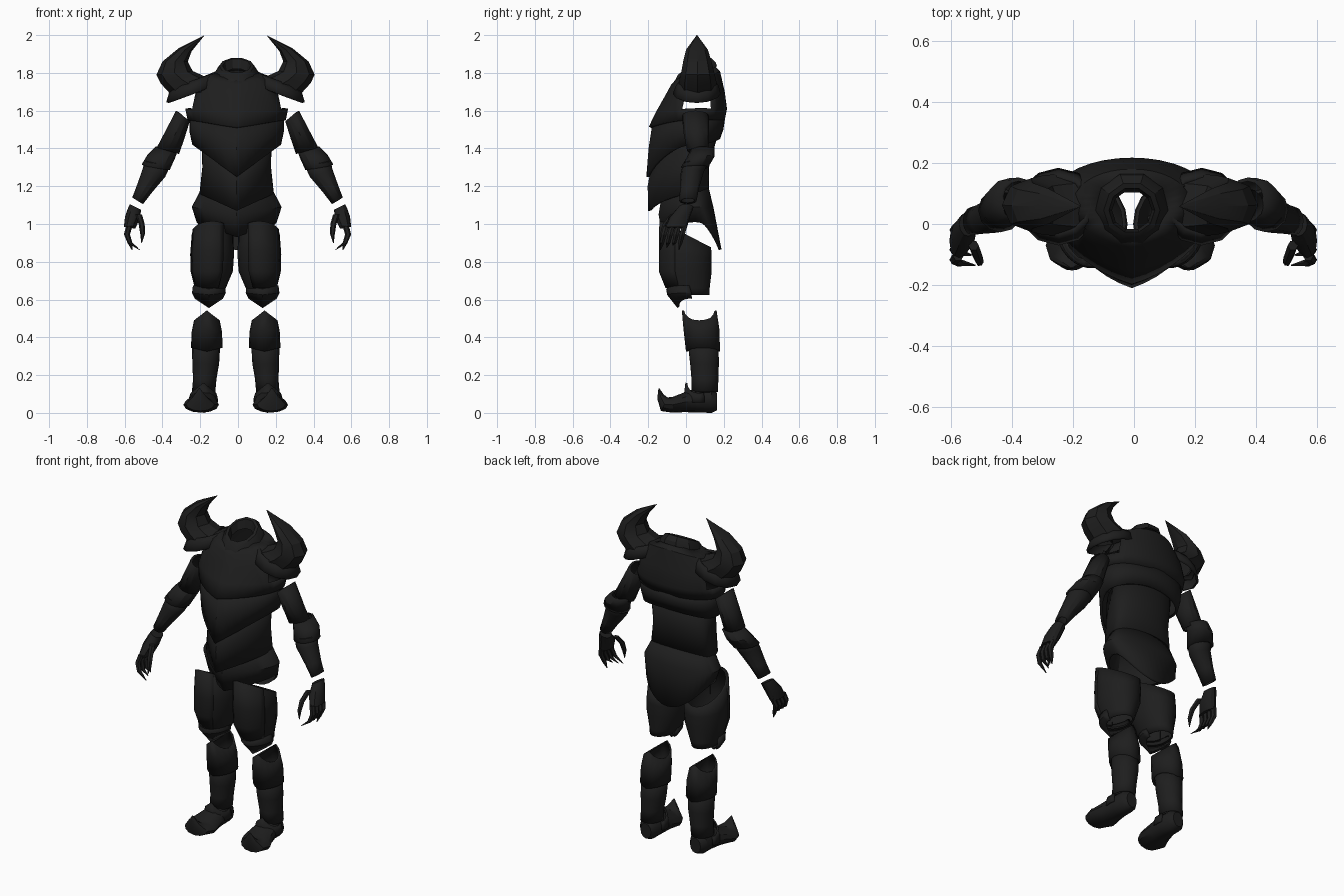
import bpy, bmesh, math
from mathutils import Vector

dark = bpy.data.materials.new("dark_steel")
dark.diffuse_color = (0.013, 0.013, 0.013, 1)


def ring(c, u, v, n=16, a0=0, a1=360, lift=0):
    """Ellipse (or arc) around c; lift raises it in a V along the v axis."""
    full = a1 - a0 == 360
    out = []
    for i in range(n if full else n + 1):
        a = math.radians(a0 + (a1 - a0) * i / n)
        p = Vector(c) + Vector(u) * math.cos(a) + Vector(v) * math.sin(a)
        p.z += lift * (1 - abs(math.cos(a)))
        out.append(p)
    return out


def span(p, q, y, h, n=12):
    """Ring whose outer and inner limits are the (x, z) points p and q."""
    c = ((p[0] + q[0]) / 2, y, (p[1] + q[1]) / 2)
    u = ((p[0] - q[0]) / 2, 0, (p[1] - q[1]) / 2)
    return ring(c, u, (0, h, 0), n)


def skin(name, rings, closed=True, caps=False, mirror=None, rim=0.0, hole=None, angle=30):
    """Skin rings into a plate; mirror gives a second copy across x = mirror."""
    sides = [("", 1)] if mirror is None else [("_right", 1), ("_left", -1)]
    for suffix, s in sides:
        bm = bmesh.new()
        vs = [[bm.verts.new((p.x if s == 1 else 2 * mirror - p.x, p.y, p.z)) for p in r] for r in rings]
        n = len(rings[0])
        for a, b in zip(vs, vs[1:]):
            for i in range(n if closed else n - 1):
                j = (i + 1) % n
                bm.faces.new((a[i], a[j], b[j], b[i]))
        if caps:
            bm.faces.new(vs[0])
            bm.faces.new(vs[-1])
        bmesh.ops.recalc_face_normals(bm, faces=bm.faces)
        if hole:
            gone = [f for f in bm.faces if hole(f.calc_center_median())]
            bmesh.ops.delete(bm, geom=gone, context='FACES')
        me = bpy.data.meshes.new(name + suffix)
        bm.to_mesh(me)
        bm.free()
        me.materials.append(dark)
        ob = bpy.data.objects.new(name + suffix, me)
        bpy.context.collection.objects.link(ob)
        if rim:
            m = ob.modifiers.new("rim", 'SOLIDIFY')
            m.thickness, m.offset, m.use_rim_only = rim, -1, True
        bpy.ops.object.select_all(action='DESELECT')
        ob.select_set(True)
        bpy.context.view_layer.objects.active = ob
        bpy.ops.object.shade_smooth_by_angle(angle=math.radians(angle))


def body(z, w, yf, yb, df=0.0, db=0.0, n=36, ym=0.05, cx=-0.007):
    """Torso section: keeled front, round back, edges dipping by df and db."""
    out = []
    for i in range(n):
        a = 2 * math.pi * i / n
        s, c = math.sin(a), math.cos(a)
        if c > 0:
            y = ym + (yf - ym) * (0.7 * c + 0.3 * (1 - abs(s)))
            zz = z - df * (1 - abs(s))
        else:
            y = ym + (yb - ym) * abs(c) ** 0.85
            zz = z - db * (1 - s * s)
        out.append(Vector((cx + w * s, y, zz)))
    return out


# Torso plates, overlapping downwards
skin("breastplate", [body(1.80, .11, -.05, .14, .03, -.05), body(1.775, .195, -.08, .18, .04, -.035),
                     body(1.70, .25, -.11, .205, .02), body(1.61, .272, -.155, .217, .01),
                     body(1.55, .26, -.197, .205, .035)], rim=.015,
     hole=lambda c: abs(c.x) > .17 and abs(c.y - .05) < .08 and 1.585 < c.z < 1.75)
skin("upper_abdomen", [body(1.56, .25, -.178, .207, .03), body(1.49, .25, -.198, .198, .09, -.01),
                       body(1.42, .235, -.21, .18, .17, -.03)], rim=.015)
skin("lower_abdomen", [body(1.46, .185, -.185, .165, .16), body(1.30, .182, -.203, .122, .10),
                       body(1.16, .197, -.20, .12, .09)], rim=.015)
skin("hip_plate", [body(1.20, .18, -.12, .118), body(1.09, .238, -.145, .145, .04),
                   body(1.01, .212, -.125, .188, .08, .145)], rim=.015)

# Collar, tilted forward
skin("collar", [ring((-.007, .045, z), (r, 0, 0), (0, r, r * .5), 10) for z, r in
                ((1.775, .125), (1.80, .118), (1.835, .092), (1.838, .075), (1.79, .065))])

# Shoulder horns and their flared skirts
horn = [((-.36, 1.69), (-.13, 1.775), .062, .102), ((-.41, 1.745), (-.185, 1.785), .062, .097),
        ((-.432, 1.79), (-.24, 1.81), .062, .088), ((-.40, 1.86), (-.266, 1.86), .06, .075),
        ((-.315, 1.93), (-.245, 1.915), .058, .058), ((-.175, 2.0), (-.178, 1.998), .058, .002)]
skin("shoulder_horn", [span(*s, n=8) for s in horn], mirror=-.013, angle=25)
skin("shoulder_skirt", [span((-.35, 1.72), (-.14, 1.795), .06, .095, 12),
                        span((-.365, 1.695), (-.125, 1.775), .06, .112, 12),
                        span((-.38, 1.645), (-.115, 1.735), .057, .127, 12)], mirror=-.013, rim=.015)

# Arms
AX = -.0025
skin("upper_arm", [span((-.328, 1.60), (-.255, 1.545), .05, .072), span((-.38, 1.50), (-.283, 1.455), .055, .067),
                   span((-.43, 1.405), (-.312, 1.37), .062, .056)], mirror=AX, rim=.012)
skin("elbow_guard", [span((-.435, 1.41), (-.318, 1.39), .09, .062), span((-.48, 1.365), (-.335, 1.345), .078, .072),
                     span((-.51, 1.315), (-.362, 1.285), .045, .072)], mirror=AX, rim=.012)
skin("forearm", [span((-.495, 1.335), (-.36, 1.305), .05, .065), span((-.505, 1.29), (-.385, 1.25), .032, .06),
                 span((-.537, 1.20), (-.453, 1.17), .018, .05), span((-.56, 1.14), (-.503, 1.105), .01, .046)],
     mirror=AX, rim=.012)
skin("palm", [span((-.572, 1.105), (-.512, 1.075), .0, .04), span((-.582, 1.085), (-.515, 1.06), -.01, .045),
              span((-.598, 1.04), (-.518, 1.03), -.035, .055), span((-.604, .985), (-.545, .975), -.055, .06)],
     caps=True, mirror=AX)
digits = [[(-.575, y, .99), (-.588, y - .012, .945), (-.572, y - .022, .90), (tip, y - .03, .862 + .012 * (k % 3))]
          for k, (y, tip) in enumerate(((-.105, -.52), (-.072, -.53), (-.04, -.545), (-.008, -.56)))]
digits.append([(-.525, -.07, 1.05), (-.51, -.11, 1.0), (-.505, -.125, .95), (-.51, -.135, .90)])
for k, d in enumerate(digits):
    name = "thumb" if k == 4 else "finger_%d" % (k + 1)
    skin(name, [ring(p, (r, 0, 0), (0, r, 0), 6) for p, r in zip(d, (.017, .016, .013, .002))],
         caps=True, mirror=AX)

# Thighs with a raised front panel
LX = -.012
thigh = [(-.135, .0, .945, .110, .135, -.07), (-.137, .0, .84, .116, .138, -.02),
         (-.139, .0, .75, .112, .138, 0), (-.147, .012, .66, .082, .115, 0), (-.152, .02, .625, .07, .106, 0)]


def leg(rows, k=1, **kw):
    return [ring((x, y, z), (rx * k, 0, 0), (0, ry * k, dz), **kw) for x, y, z, rx, ry, dz in rows]


skin("thigh", leg(thigh, n=18), mirror=LX, rim=.012)
skin("thigh_panel", leg(thigh[:4], 1.05, n=8, a0=205, a1=300), closed=False, mirror=LX, rim=.015)

# Pointed knee guards
knee = [(.675, .085, .105, .0, -.02), (.635, .09, .11, .01, -.01), (.605, .075, .065, .02, -.05)]
skin("knee_guard", [ring((-.154, y, z), (rx, 0, 0), (0, ry, 0), 12, 170, 370, lift)
                    for z, rx, ry, y, lift in knee], closed=False, mirror=LX, rim=.012)

# Greaves: saddle-cut upper cuff over a tapering shin
cuff = [(.07, .49, .068, .092, .052), (.082, .43, .080, .095, .01), (.09, .345, .084, .09, -.02)]
skin("shin_cuff", [ring((-.165, y, z), (rx, 0, 0), (0, ry, 0), 16, lift=l) for y, z, rx, ry, l in cuff],
     mirror=LX, rim=.012)
skin("greave", leg([(-.168, .09, .38, .075, .082, 0), (-.171, .098, .26, .071, .076, 0),
                    (-.176, .1, .18, .062, .071, 0), (-.182, .1, .11, .062, .07, 0)]), mirror=LX, rim=.01)

# Ankle flaps with a peak in front
skin("ankle_flap", [ring((-.183, .07, z), (r, 0, 0), (0, r + .005, 0), 12, 160, 380, lift)
                    for z, r, lift in ((.105, .068, .055), (.085, .075, .02), (.055, .078, 0))],
     closed=False, mirror=LX, rim=.01)

# Boots with curled toes
foot = [(-.178, .165, .06, .035, 0, .045), (-.18, .135, .065, .058, 0, .065), (-.18, .06, .067, .064, 0, .065),
        (-.187, -.01, .056, .078, 0, .052), (-.195, -.07, .043, .094, 0, .042), (-.20, -.115, .046, .075, .018, .036),
        (-.203, -.134, .085, .036, .018, .01), (-.204, -.144, .13, .003, .002, .001)]
skin("boot", [ring((x, y, z), (r, 0, 0), (0, vy, vz), 12) for x, y, z, r, vy, vz in foot],
     caps=True, mirror=LX, angle=35)
